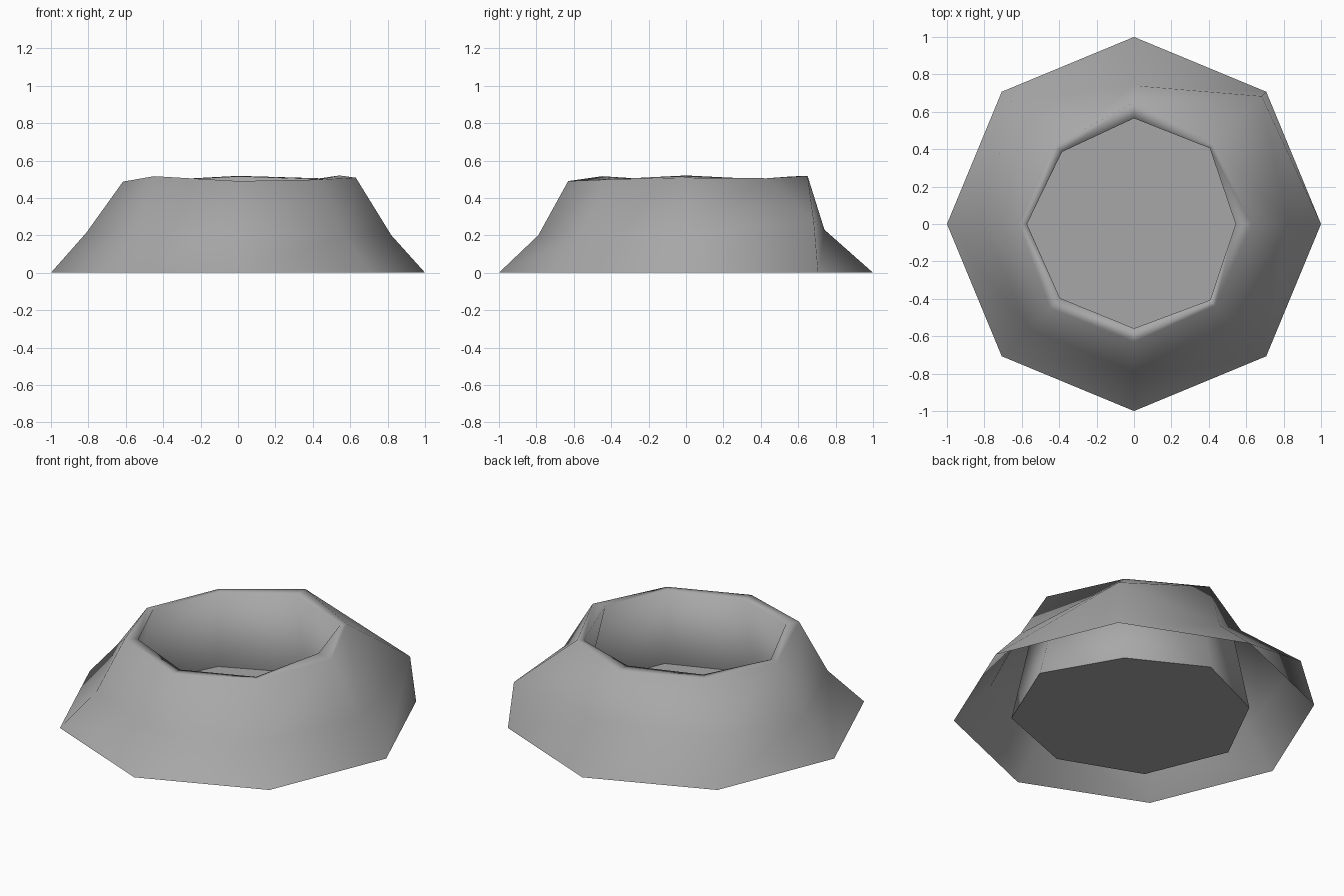
import bpy
import bmesh
from math import cos, sin, tau

default_cube = bpy.data.objects.get("Cube")
if default_cube:
    bpy.data.objects.remove(default_cube, do_unlink=True)

SIDES = 8

# Single stone grey
stone = bpy.data.materials.new("stone_grey")
stone.use_nodes = True
stone.diffuse_color = (0.39, 0.39, 0.39, 1)
stone.node_tree.nodes["Principled BSDF"].inputs["Base Color"].default_value = stone.diffuse_color


def add_ring(bm, radii, heights):
    """One eight-sided loop, counter-clockwise from +x."""
    ring = []
    for i, (r, z) in enumerate(zip(radii, heights)):
        a = tau * i / SIDES
        ring.append(bm.verts.new((r * cos(a), r * sin(a), z)))
    return ring


def bridge(bm, lower, upper):
    for i in range(SIDES):
        j = (i + 1) % SIDES
        bm.faces.new((lower[i], lower[j], upper[j], upper[i])).smooth = True


bm = bmesh.new()

# Foot, uneven slope, outer lip, inner lip and floor edge
foot = add_ring(bm, [1.0] * SIDES, [0] * SIDES)
slope = add_ring(bm,
                 (.82, .966, .74, .925, .81, .795, .79, .80),
                 (.20, .277, .23, .285, .215, .205, .20, .20))
outer_lip = add_ring(bm,
                     (.63, .61, .65, .595, .615, .635, .63, .615),
                     (.508, .505, .518, .495, .487, .516, .49, .498))
inner_lip = add_ring(bm,
                     (.543, .573, .565, .545, .572, .56, .558, .575),
                     (.52, .50, .515, .495, .49, .505, .488, .495))
floor_edge = add_ring(bm,
                      (.68, .61, .66, .64, .68, .68, .665, .68),
                      [0] * SIDES)

rings = [foot, slope, outer_lip, inner_lip, floor_edge]
for lower, upper in zip(rings, rings[1:]):
    bridge(bm, lower, upper)

# Flat floor with a hard edge
floor = bm.faces.new(floor_edge)
floor.smooth = False
for edge in floor.edges:
    edge.smooth = False

mesh = bpy.data.meshes.new("crater")
bm.to_mesh(mesh)
bm.free()
mesh.materials.append(stone)
crater = bpy.data.objects.new("crater", mesh)
bpy.context.collection.objects.link(crater)
